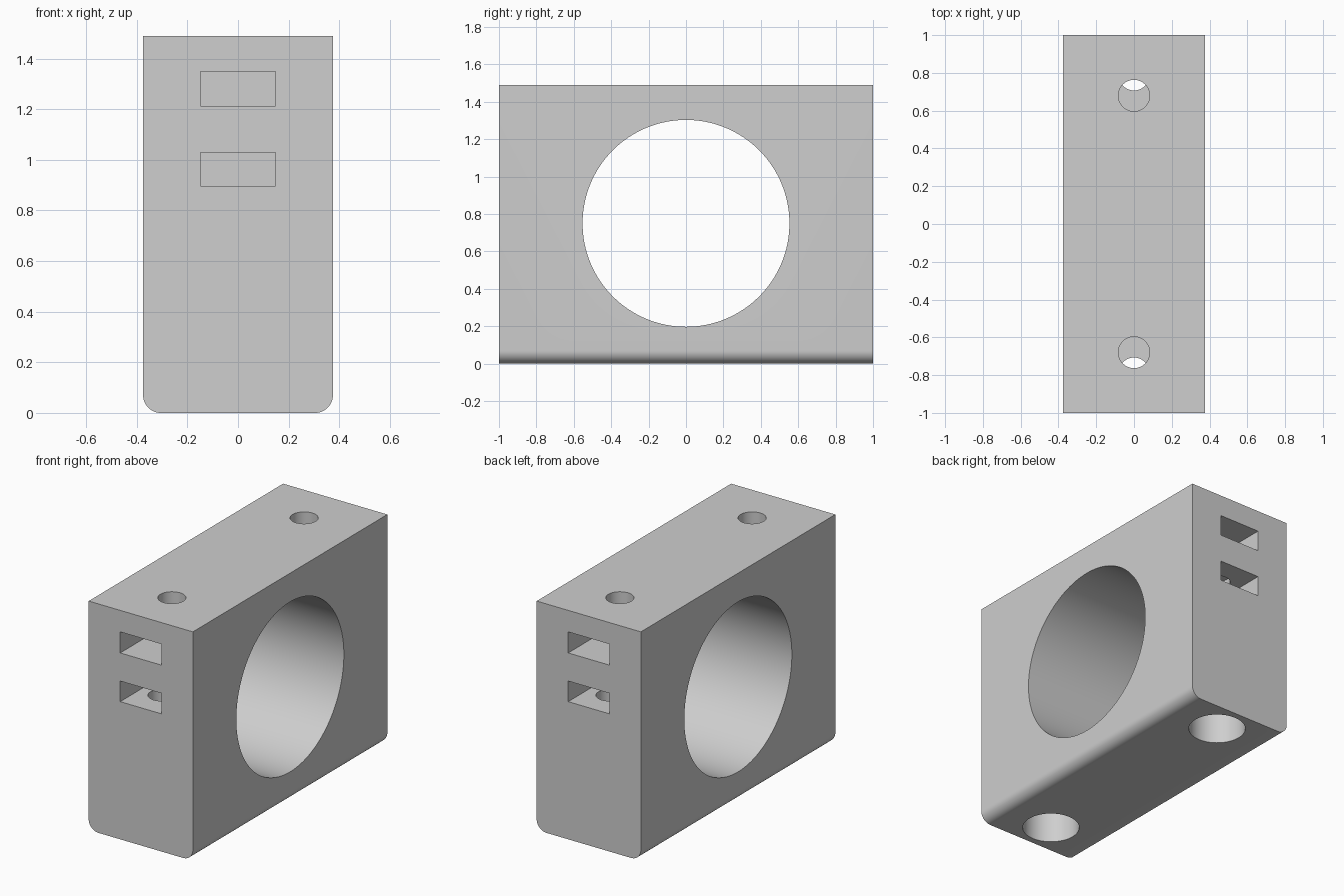
import bpy
import bmesh
import math

old = bpy.data.objects.get("Cube")
if old:
    bpy.data.objects.remove(old, do_unlink=True)

WIDTH, LENGTH, HEIGHT = 0.75, 2.0, 1.49

grey = bpy.data.materials.new("light grey")
grey.use_nodes = True
colour = (0.62, 0.62, 0.62, 1)
grey.diffuse_color = colour
grey.node_tree.nodes["Principled BSDF"].inputs["Base Color"].default_value = colour


def box(name, x, y, z):
    """Box spanning the given (low, high) ranges."""
    centre = [(a + b) / 2 for a, b in (x, y, z)]
    bpy.ops.mesh.primitive_cube_add(size=1, location=centre)
    ob = bpy.context.object
    ob.name = name
    ob.scale = [b - a for a, b in (x, y, z)]
    bpy.ops.object.transform_apply(location=True, rotation=False, scale=True)
    return ob


def post(name, radius, y, low, high):
    """Upright cylinder between two heights."""
    bpy.ops.mesh.primitive_cylinder_add(
        vertices=64, radius=radius, depth=high - low, location=(0, y, (low + high) / 2))
    bpy.context.object.name = name
    return bpy.context.object


# Main block with its two long bottom edges rounded
block = box("bearing_block", (-WIDTH / 2, WIDTH / 2), (-LENGTH / 2, LENGTH / 2), (0, HEIGHT))
bm = bmesh.new()
bm.from_mesh(block.data)
bottom_edges = [e for e in bm.edges
                if all(v.co.z < 0.01 for v in e.verts)
                and abs(e.verts[0].co.x - e.verts[1].co.x) < 0.01]
bmesh.ops.bevel(bm, geom=bottom_edges, offset=0.07, segments=12, profile=0.5, affect='EDGES')
bm.to_mesh(block.data)
bm.free()
block.data.materials.append(grey)

# Large bearing bore through the sides
bpy.ops.mesh.primitive_cylinder_add(
    vertices=128, radius=0.553, depth=1, location=(0, 0, 0.75),
    rotation=(0, math.pi / 2, 0))
bpy.context.object.name = "bore_cutter"
cutters = [bpy.context.object]

# Nut slots and screw holes, the same at both ends
for end, s in (("front", -1), ("back", 1)):
    for level, inner, z in (("upper", 0.53, (1.213, 1.35)), ("lower", 0.59, (0.896, 1.03))):
        y = sorted((s * inner, s * 1.1))
        cutters.append(box(f"{end}_{level}_slot_cutter", (-0.148, 0.148), y, z))
    cutters += [
        post(f"{end}_top_hole_cutter", 0.083, s * 0.68, 0.98, 1.6),
        post(f"{end}_bottom_hole_cutter", 0.08, s * 0.787, 0.3, 1.08),
        post(f"{end}_counterbore_cutter", 0.172, s * 0.787, -0.1, 0.45),
    ]

# Cut everything out of the block
for cutter in cutters:
    cutter.hide_render = True
    mod = block.modifiers.new(cutter.name, 'BOOLEAN')
    mod.operation = 'DIFFERENCE'
    mod.solver = 'EXACT'
    mod.object = cutter

bpy.ops.object.select_all(action='DESELECT')
block.select_set(True)
bpy.context.view_layer.objects.active = block
for mod in list(block.modifiers):
    bpy.ops.object.modifier_apply(modifier=mod.name)
for cutter in cutters:
    bpy.data.objects.remove(cutter, do_unlink=True)

bpy.ops.object.shade_smooth_by_angle(angle=math.radians(30))
